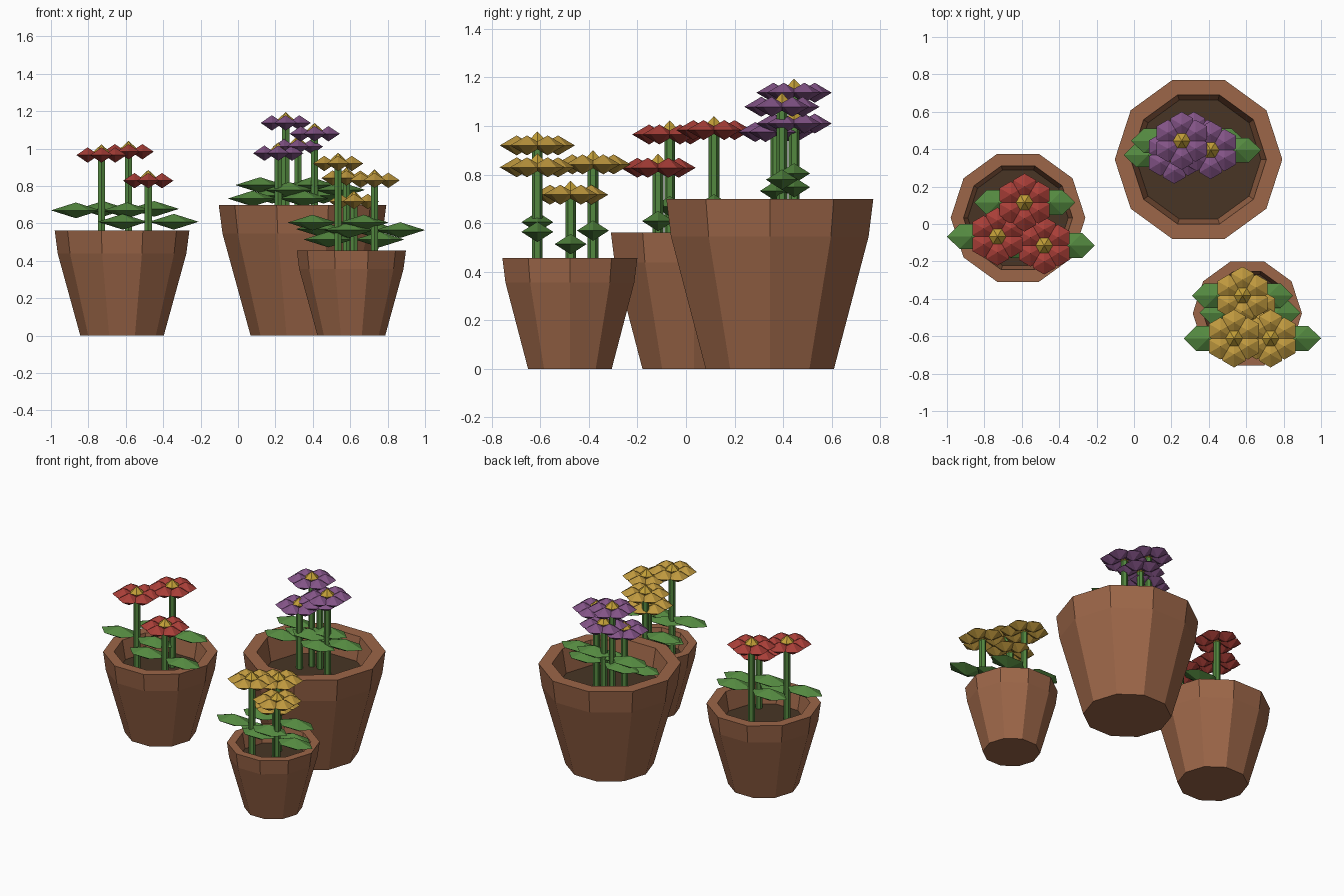
import bpy, bmesh, math
from mathutils import Matrix, Vector

if "Cube" in bpy.data.objects:
    bpy.data.objects.remove(bpy.data.objects["Cube"])


def material(name, r, g, b):
    lin = [((c / 255 + 0.055) / 1.055) ** 2.4 for c in (r, g, b)]
    m = bpy.data.materials.new(name)
    m.diffuse_color = (*lin, 1)
    m.use_nodes = True
    m.node_tree.nodes["Principled BSDF"].inputs["Base Color"].default_value = m.diffuse_color
    return m


TERRACOTTA = material("terracotta", 156, 102, 72)
SOIL = material("soil", 72, 53, 37)
GREEN = material("leaf green", 84, 137, 64)
RED = material("red petal", 168, 62, 55)
PURPLE = material("purple petal", 130, 83, 134)
YELLOW = material("yellow petal", 190, 152, 62)
GOLD = material("flower centre gold", 196, 160, 56)


def finish(bm, name, mat):
    bmesh.ops.recalc_face_normals(bm, faces=bm.faces)
    me = bpy.data.meshes.new(name)
    bm.to_mesh(me)
    bm.free()
    me.materials.append(mat)
    ob = bpy.data.objects.new(name, me)
    bpy.context.collection.objects.link(ob)
    return ob


def bipyramid(bm, centre, rx, ry, rz, sides=6, turn=0.0):
    """Flat faceted lens: a ring of corners with a point above and below."""
    c, rot = Vector(centre), Matrix.Rotation(turn, 3, 'Z')
    ring = []
    for i in range(sides):
        a = math.tau * i / sides
        ring.append(bm.verts.new(c + rot @ Vector((rx * math.cos(a), ry * math.sin(a), 0))))
    top, low = bm.verts.new(c + Vector((0, 0, rz))), bm.verts.new(c - Vector((0, 0, rz)))
    for i in range(sides):
        a, b = ring[i], ring[(i + 1) % sides]
        bm.faces.new((a, b, top))
        bm.faces.new((b, a, low))


def pot(name, x, y, r):
    # Ten-sided pot: outer wall, rim, inner wall, and soil disc
    h = r * 1.56
    profile = [(0.62, 0), (0.955, 0.78), (1, 1), (0.81, 1), (0.745, 0.77)]
    bm = bmesh.new()
    rings = []
    for pr, pz in profile:
        rings.append([bm.verts.new((x + r * pr * math.cos(math.tau * i / 10),
                                    y + r * pr * math.sin(math.tau * i / 10), h * pz))
                      for i in range(10)])
    bm.faces.new(rings[0][::-1])
    for lo, hi in zip(rings, rings[1:]):
        for i in range(10):
            j = (i + 1) % 10
            bm.faces.new((lo[i], lo[j], hi[j], hi[i]))
    soil = bm.faces.new(rings[-1])
    soil.material_index = 1
    finish(bm, name + "_pot", TERRACOTTA).data.materials.append(SOIL)
    return h * 0.77


def plant(name, x, y, z, ground, petal_mat):
    # Stem
    bm = bmesh.new()
    length = z - ground + 0.01
    bmesh.ops.create_cone(bm, cap_ends=True, segments=6, radius1=0.022, radius2=0.022, depth=length,
                          matrix=Matrix.Translation((x, y, ground - 0.01 + length / 2)))
    finish(bm, name + "_stem", GREEN)
    # Pair of leaves, a little below the middle of the stem
    bm = bmesh.new()
    for side in (-1, 1):
        bipyramid(bm, (x + side * 0.137, y, ground + 0.445 * (z - ground)), 0.133, 0.076, 0.042)
    finish(bm, name + "_leaves", GREEN)
    # Six petals around the centre
    bm = bmesh.new()
    for i in range(6):
        a = math.tau * i / 6 + math.pi / 2
        bipyramid(bm, (x + 0.085 * math.cos(a), y + 0.085 * math.sin(a), z), 0.07, 0.07, 0.041, 6, a)
    finish(bm, name + "_petals", petal_mat)
    # Flower centre
    bm = bmesh.new()
    bipyramid(bm, (x, y, z + 0.015), 0.046, 0.046, 0.043)
    finish(bm, name + "_centre", GOLD)


# Each group: pot x, y, rim radius, petal colour, flowers (x, y, z)
GROUPS = {
    "red": (-0.62, 0.033, 0.36, RED,
            [(-0.585, 0.115, 0.983), (-0.73, -0.067, 0.965), (-0.48, -0.115, 0.828)]),
    "purple": (0.345, 0.345, 0.448, PURPLE,
               [(0.255, 0.445, 1.137), (0.41, 0.395, 1.079), (0.215, 0.37, 0.975), (0.32, 0.445, 1.01)]),
    "yellow": (0.606, -0.478, 0.292, YELLOW,
               [(0.535, -0.612, 0.92), (0.73, -0.612, 0.83), (0.58, -0.383, 0.842), (0.62, -0.475, 0.717)]),
}
for name, (px, py, pr, mat, flowers) in GROUPS.items():
    ground = pot(name, px, py, pr)
    for n, (fx, fy, fz) in enumerate(flowers, 1):
        plant(f"{name}_flower_{n}", fx, fy, fz, ground, mat)
